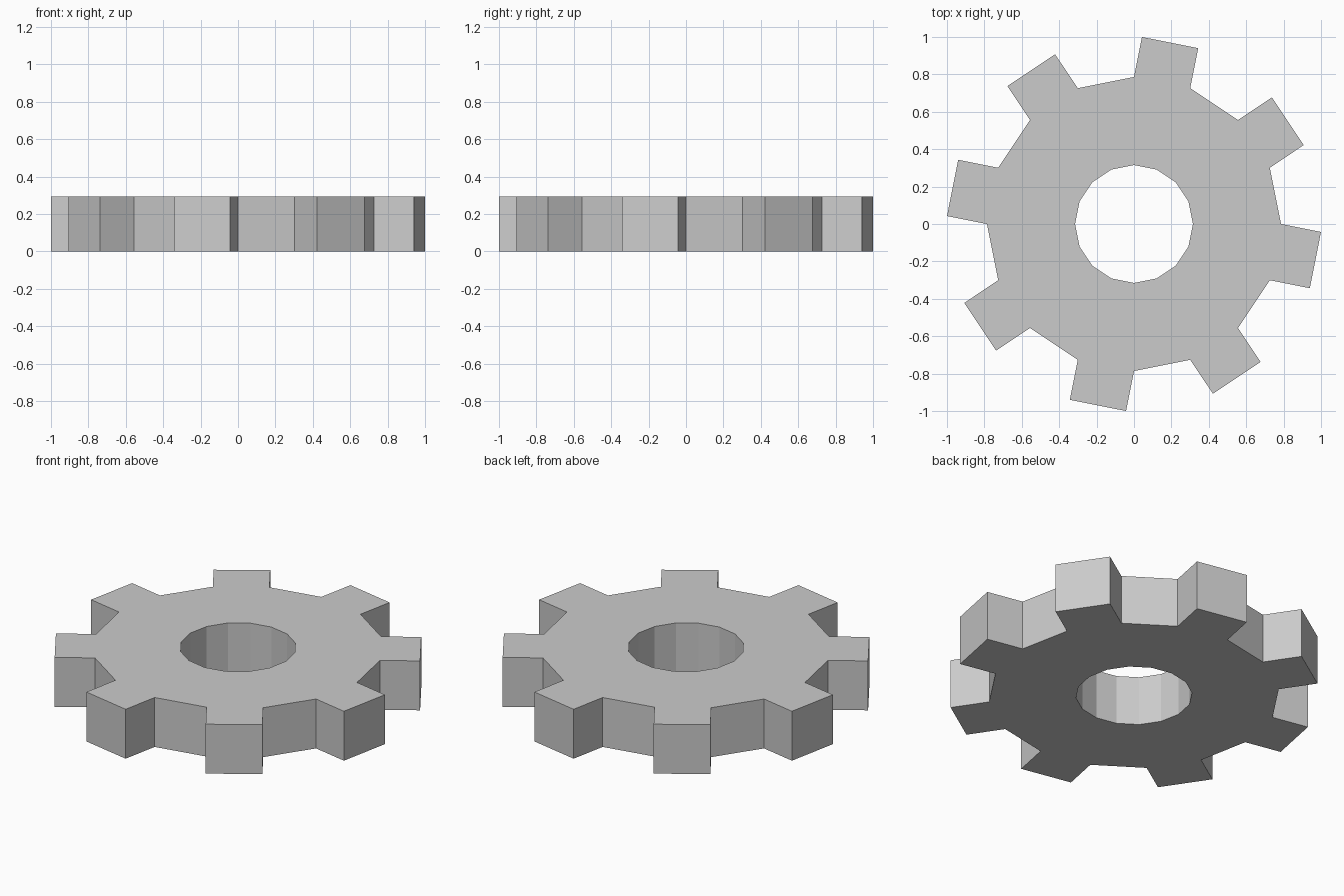
import bpy, bmesh
from math import sin, cos, pi
from mathutils import Vector

if "Cube" in bpy.data.objects:
    bpy.data.objects.remove(bpy.data.objects["Cube"])

SEGMENTS = 16
HOLE_R, ROOT_R = 0.315, 0.786
TOOTH, HEIGHT = 0.218, 0.295


def polar(r, a):
    return Vector((r * cos(a), r * sin(a), 0))


bm = bmesh.new()
step = 2 * pi / SEGMENTS

# Flat ring around the bore
inner = [bm.verts.new(polar(HOLE_R, i * step)) for i in range(SEGMENTS)]
outer = [bm.verts.new(polar(ROOT_R, i * step)) for i in range(SEGMENTS)]
for i in range(SEGMENTS):
    j = (i + 1) % SEGMENTS
    bm.faces.new((inner[i], outer[i], outer[j], inner[j]))

    # Square tooth on every other segment, pushed straight out
    if i % 2:
        out = polar(TOOTH, (i + 0.5) * step)
        tip_a = bm.verts.new(outer[i].co + out)
        tip_b = bm.verts.new(outer[j].co + out)
        bm.faces.new((outer[i], tip_a, tip_b, outer[j]))

# Thicken the outline into a solid, keeping the underside
result = bmesh.ops.extrude_face_region(bm, geom=bm.faces[:], use_keep_orig=True)
top = [g for g in result["geom"] if isinstance(g, bmesh.types.BMVert)]
bmesh.ops.translate(bm, verts=top, vec=(0, 0, HEIGHT))
bmesh.ops.recalc_face_normals(bm, faces=bm.faces[:])

# Merge coplanar faces on top and bottom
bmesh.ops.dissolve_limit(bm, angle_limit=0.01, verts=bm.verts[:], edges=bm.edges[:])

mesh = bpy.data.meshes.new("gear")
bm.to_mesh(mesh)
bm.free()
gear = bpy.data.objects.new("gear", mesh)
bpy.context.collection.objects.link(gear)
